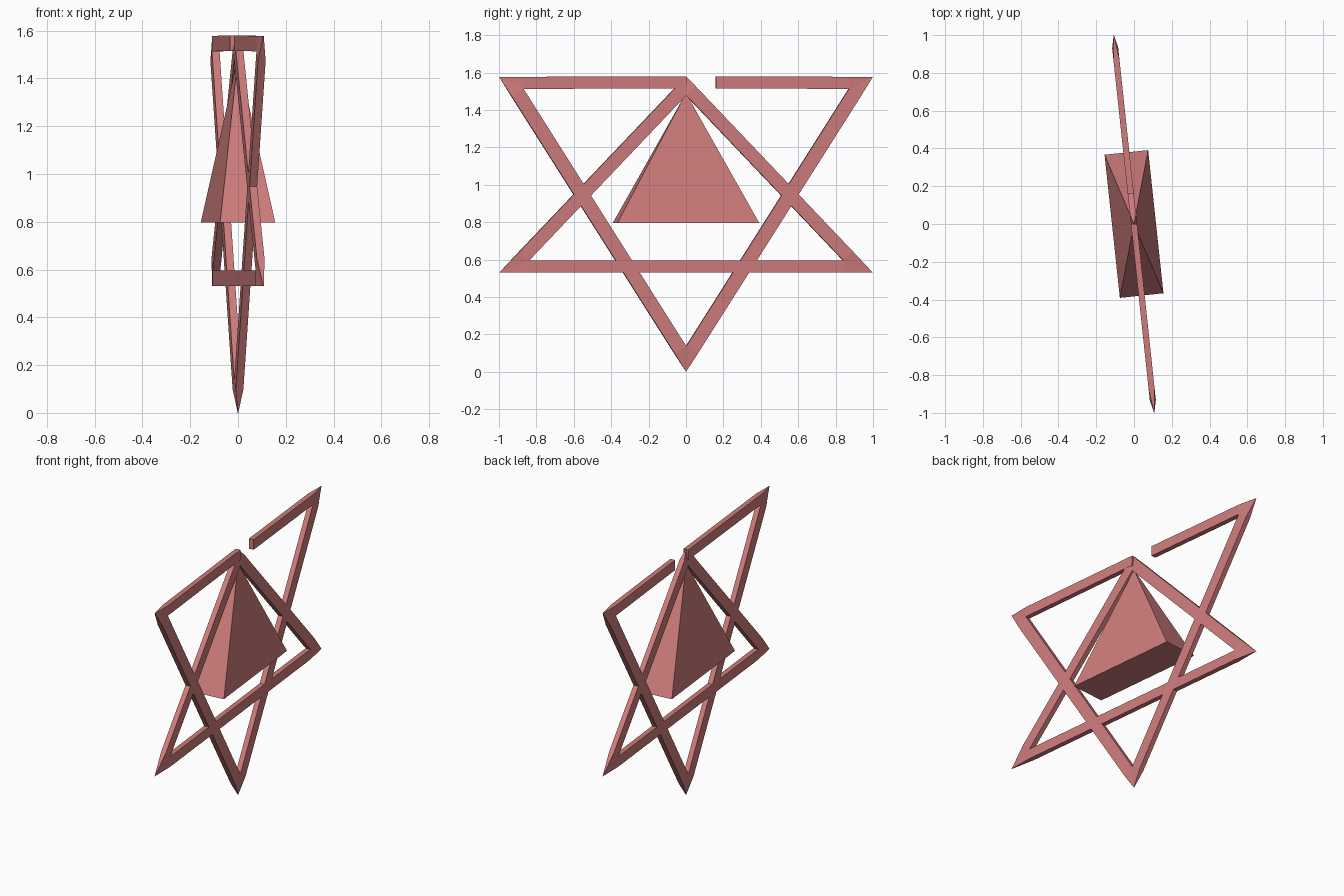
import bpy, bmesh, math
from mathutils import Vector

cube = bpy.data.objects.get("Cube")
if cube:
    bpy.data.objects.remove(cube, do_unlink=True)

YAW = math.radians(6.1)   # the whole pendant is turned slightly about z
HALF = 0.016              # half thickness of the star bars
TIP = 0.001               # half thickness at the sharpened points

red = bpy.data.materials.new("dusty red")
red.use_nodes = True
red.diffuse_color = (0.62, 0.2, 0.2, 1)
red.node_tree.nodes["Principled BSDF"].inputs["Base Color"].default_value = red.diffuse_color


def finish(name, bm):
    bmesh.ops.recalc_face_normals(bm, faces=bm.faces)
    mesh = bpy.data.meshes.new(name)
    bm.to_mesh(mesh)
    bm.free()
    mesh.materials.append(red)
    obj = bpy.data.objects.new(name, mesh)
    obj.rotation_euler.z = YAW
    bpy.context.collection.objects.link(obj)


def bar(name, a, b, inner_a, inner_b, sharp_a=True, sharp_b=True):
    """Flat bar in the y-z plane; sharp ends thin out to the outer point."""
    a, b, ia, ib = (Vector(p) for p in (a, b, inner_a, inner_b))
    along = (b - a).normalized()
    # outline as (point, half thickness), outer edge first
    outline = [(a, TIP if sharp_a else HALF)]
    if sharp_a:
        outline.append((a + along * (ia - a).dot(along), HALF))
    if sharp_b:
        outline.append((a + along * (ib - a).dot(along), HALF))
    outline += [(b, TIP if sharp_b else HALF), (ib, HALF), (ia, HALF)]
    n = len(outline)
    bm = bmesh.new()
    sides = [[bm.verts.new((s * t, p.x, p.y)) for p, t in outline] for s in (1, -1)]
    for v in sides:
        core = list(v)
        if sharp_a:
            bm.faces.new((v[0], v[1], v[-1]))
            core.remove(v[0])
        if sharp_b:
            bm.faces.new((v[-4], v[-3], v[-2]))
            core.remove(v[-3])
        bm.faces.new(core)
    for i in range(n):
        j = (i + 1) % n
        bm.faces.new((sides[0][i], sides[0][j], sides[1][j], sides[1][i]))
    finish(name, bm)


# Upright triangle
top, top_in = (0, 1.58), (0, 1.478)
for side, word in ((1, "back"), (-1, "front")):
    bar(f"upright_{word}_bar", (side * 1.005, 0.53), top, (side * 0.845, 0.595), top_in)
bar("upright_base_bar", (-1.005, 0.53), (1.005, 0.53), (-0.845, 0.595), (0.845, 0.595))

# Inverted triangle, with a gap in its upper bar
for side, word, start in ((1, "back", 0.16), (-1, "front", 0)):
    tip, tip_in = (side * 1.005, 1.577), (side * 0.875, 1.513)
    bar(f"inverted_{word}_bar", tip, (0, 0), tip_in, (0, 0.137))
    bar(f"inverted_{word}_upper_bar", tip, (side * start, 1.58),
        tip_in, (side * start, 1.515), sharp_b=False)

# Pyramid hanging inside the star
bm = bmesh.new()
base = [bm.verts.new((x * 0.116, y * 0.381, 0.797))
        for x, y in ((1, 1), (-1, 1), (-1, -1), (1, -1))]
apex = bm.verts.new((0, 0, 1.49))
bm.faces.new(base)
for i in range(4):
    bm.faces.new((base[i], base[(i + 1) % 4], apex))
finish("pyramid", bm)
